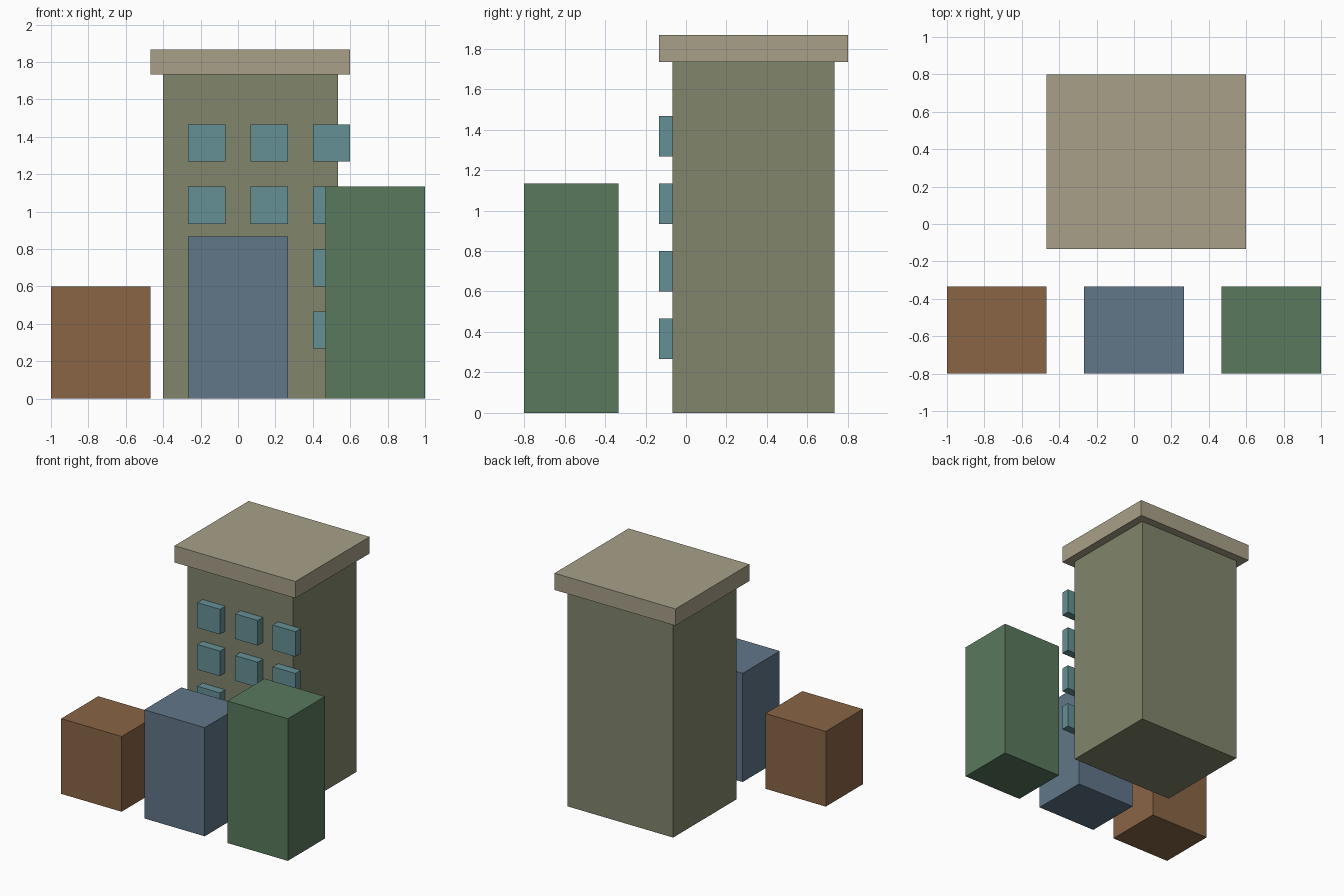
import bpy

if "Cube" in bpy.data.objects:
    bpy.data.objects.remove(bpy.data.objects["Cube"])

U = 1 / 15  # modelling grid step


def material(name, rgb):
    m = bpy.data.materials.new(name)
    m.diffuse_color = (*rgb, 1)
    m.use_nodes = True
    m.node_tree.nodes["Principled BSDF"].inputs["Base Color"].default_value = m.diffuse_color
    return m


def box(name, lo, hi, mat):
    """Axis-aligned box between two corners given in grid steps."""
    centre = [(a + b) / 2 * U for a, b in zip(lo, hi)]
    bpy.ops.mesh.primitive_cube_add(size=1, location=centre)
    ob = bpy.context.object
    ob.name = name
    ob.scale = [(b - a) * U for a, b in zip(lo, hi)]
    bpy.ops.object.transform_apply(location=False, rotation=False, scale=True)
    ob.data.materials.append(mat)
    return ob


wall = material("wall", (0.22, 0.24, 0.15))
stone = material("stone", (0.39, 0.35, 0.25))
glass = material("glass", (0.13, 0.28, 0.30))

# Tower and overhanging roof slab
box("tower", (-6, -1, 0), (8, 11, 26), wall)
box("roof_slab", (-7, -2, 26), (9, 12, 28), stone)

# Windows: three columns, four rows, proud of the front wall
for row in range(4):
    for col in range(3):
        x, z = -4 + 5 * col, 4 + 5 * row
        box(f"window_{row + 1}_{col + 1}", (x, -2, z), (x + 3, -1, z + 3), glass)

# Row of three small buildings in front, rising left to right
for name, x, height, rgb in (
    ("low_block", -15, 9, (0.25, 0.13, 0.06)),
    ("middle_block", -4, 13, (0.12, 0.18, 0.25)),
    ("tall_block", 7, 17, (0.10, 0.19, 0.11)),
):
    box(name, (x, -12, 0), (x + 8, -5, height), material(name, rgb))
